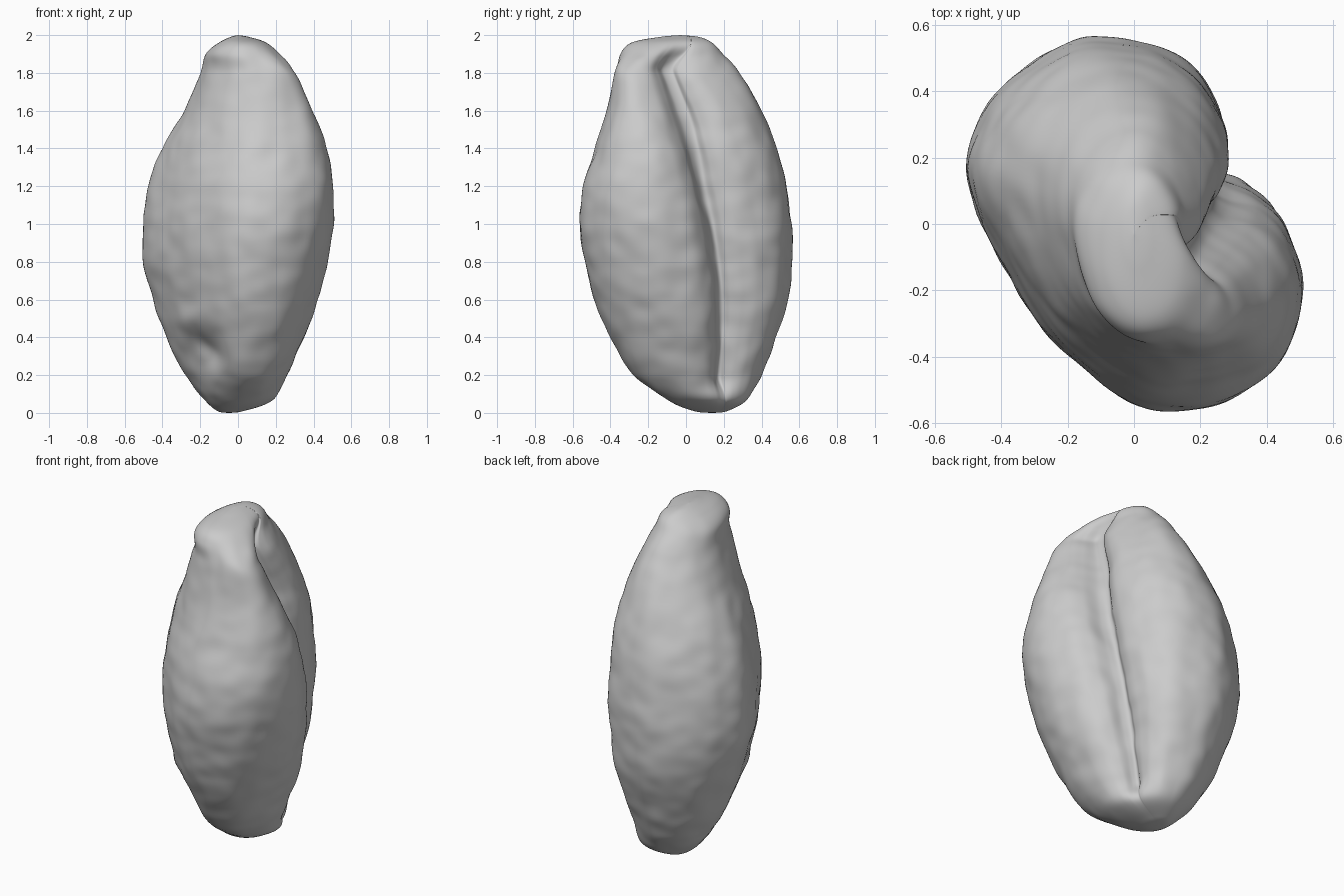
import bpy
import bmesh
from mathutils import Vector, noise
from math import exp, hypot

SIDES = 176      # vertices around the kernel
STEPS = 11       # loft rings between neighbouring profile rows

# Height, left edge, right edge, front edge, back edge
ROWS = [
    (0, -.05, -.05, .14, .14),
    (.01, -.11, .03, .04, .22),
    (.07, -.18, .19, -.11, .32),
    (.2, -.28, .26, -.28, .4),
    (.4, -.38, .35, -.4, .48),
    (.6, -.45, .42, -.49, .54),
    (.8, -.5, .47, -.54, .56),
    (1, -.5, .5, -.565, .56),
    (1.2, -.47, .5, -.55, .53),
    (1.4, -.4, .47, -.48, .48),
    (1.6, -.29, .39, -.42, .4),
    (1.8, -.2, .3, -.38, .28),
    (1.9, -.17, .22, -.35, .2),
    (1.96, -.1, .15, -.29, .14),
    (1.99, -.04, .06, -.14, .07),
    (2, 0, 0, -.03, -.03),
]

# Two-lobed cross-section with the crease on the left side
BODY = [
    (-.5, .15), (-.45, .33), (-.33, .47), (-.15, .56), (.02, .55),
    (.17, .49), (.25, .39), (.275, .3), (.265, .23), (.24, .18),
    (.28, .15), (.37, .12), (.45, .05), (.5, -.08), (.49, -.24),
    (.41, -.41), (.27, -.53), (.08, -.56), (-.07, -.5), (-.25, -.34),
    (-.4, -.11),
]

# Fuller front and deeper crease near the tip
TIP = [
    (-.5, .15), (-.45, .33), (-.33, .47), (-.15, .56), (.02, .55),
    (.18, .48), (.27, .38), (.29, .3), (.26, .23), (.21, .18),
    (.24, .12), (.35, .07), (.45, 0), (.5, -.13), (.48, -.28),
    (.4, -.42), (.24, -.53), (.05, -.56), (-.16, -.49), (-.33, -.34),
    (-.45, -.11),
]


def catmull(a, b, c, d, t):
    """Blend four tuples with a Catmull-Rom spline."""
    return [q + t / 2 * (r - p + t * (2 * p - 5 * q + 4 * r - s + t * (3 * (q - r) + s - p)))
            for p, q, r, s in zip(a, b, c, d)]


def sample(points, pos, closed):
    i = int(pos)
    last = len(points) - 1
    picks = []
    for k in range(i - 1, i + 3):
        k = k % len(points) if closed else min(max(k, 0), last)
        picks.append(points[k])
    return catmull(*picks, pos - i)


def unit_outline(section):
    """Smooth a section and scale it to run from -1 to 1."""
    points = [sample(section, len(section) * i / SIDES, True) for i in range(SIDES)]
    return [Vector((x / .5, y / .565)) for x, y in points]


def smooth(x, low, high):
    t = min(max((x - low) / (high - low), 0), 1)
    return t * t * (3 - 2 * t)


def place(point, row):
    """Fit a section point to a row, letting the crease lean with height."""
    z, x0, x1, y0, y1 = row
    # Both ends close into a rounded cap
    cap = .85 * smooth(abs(z - 1), .8, 1)
    u, v = point.lerp(point / hypot(*point), cap)
    lean = .03 - .1 * min(max(z, 0), 1.88) ** 2.66
    v += (1 - cap) * lean * max(1 - v * v, 0) * smooth(u, -.2, .5)
    return Vector(((x0 + x1) / 2 + u * (x1 - x0) / 2,
                   (y0 + y1) / 2 + v * (y1 - y0) / 2, z))


def bump(co, centre, size):
    return exp(-sum(((a - b) / s) ** 2 for a, b, s in zip(co, centre, size)))


# Loft the kernel body
body, tip = unit_outline(BODY), unit_outline(TIP)
bm = bmesh.new()
rings = []
for j in range(1, (len(ROWS) - 1) * STEPS):
    row = sample(ROWS, j / STEPS, False)
    blend = smooth(row[0], 1.1, 1.7)
    rings.append([bm.verts.new(place(a.lerp(b, blend), row)) for a, b in zip(body, tip)])
poles = [bm.verts.new((r[1], r[3], r[0])) for r in (ROWS[0], ROWS[-1])]
for low, high in zip(rings, rings[1:]):
    for i in range(SIDES):
        k = (i + 1) % SIDES
        bm.faces.new((low[i], low[k], high[k], high[i]))
for pole, ring in zip(poles, (rings[0], rings[-1])):
    for i in range(SIDES):
        bm.faces.new((pole, ring[i], ring[(i + 1) % SIDES]))
bmesh.ops.recalc_face_normals(bm, faces=bm.faces)
bm.normal_update()

# Wrinkled skin, and the germ hollow with its lip and nub low on the front
for vert in bm.verts:
    co = vert.co.copy()
    fade = smooth(min(co.z, 2 - co.z), 0, .12)
    push = .008 * noise.noise(co * 5) * fade
    push += .005 * noise.noise(Vector((co.x * 9, co.y * 9, co.z * 11))) * fade
    push += .004 * noise.noise(Vector((co.x * 9, co.y * 9, co.z * 3))) * fade
    push -= .06 * bump(co, (-.2, -.25, .29), (.1, .16, .12))
    push += .025 * bump(co, (-.23, -.23, .28), (.05, .12, .05))
    push += .02 * bump(co, (-.3, -.28, .49), (.1, .16, .06))
    vert.co = co + vert.normal * push

cube = bpy.data.objects.get("Cube")
if cube:
    bpy.data.objects.remove(cube, do_unlink=True)

mesh = bpy.data.meshes.new("seed_kernel")
bm.to_mesh(mesh)
bm.free()
mesh.polygons.foreach_set("use_smooth", [True] * len(mesh.polygons))
kernel = bpy.data.objects.new("seed_kernel", mesh)
bpy.context.collection.objects.link(kernel)

# Plain light grey skin
skin = bpy.data.materials.new("light_grey")
skin.use_nodes = True
colour = (.6, .6, .6, 1)
skin.diffuse_color = colour
skin.node_tree.nodes["Principled BSDF"].inputs["Base Color"].default_value = colour
mesh.materials.append(skin)
